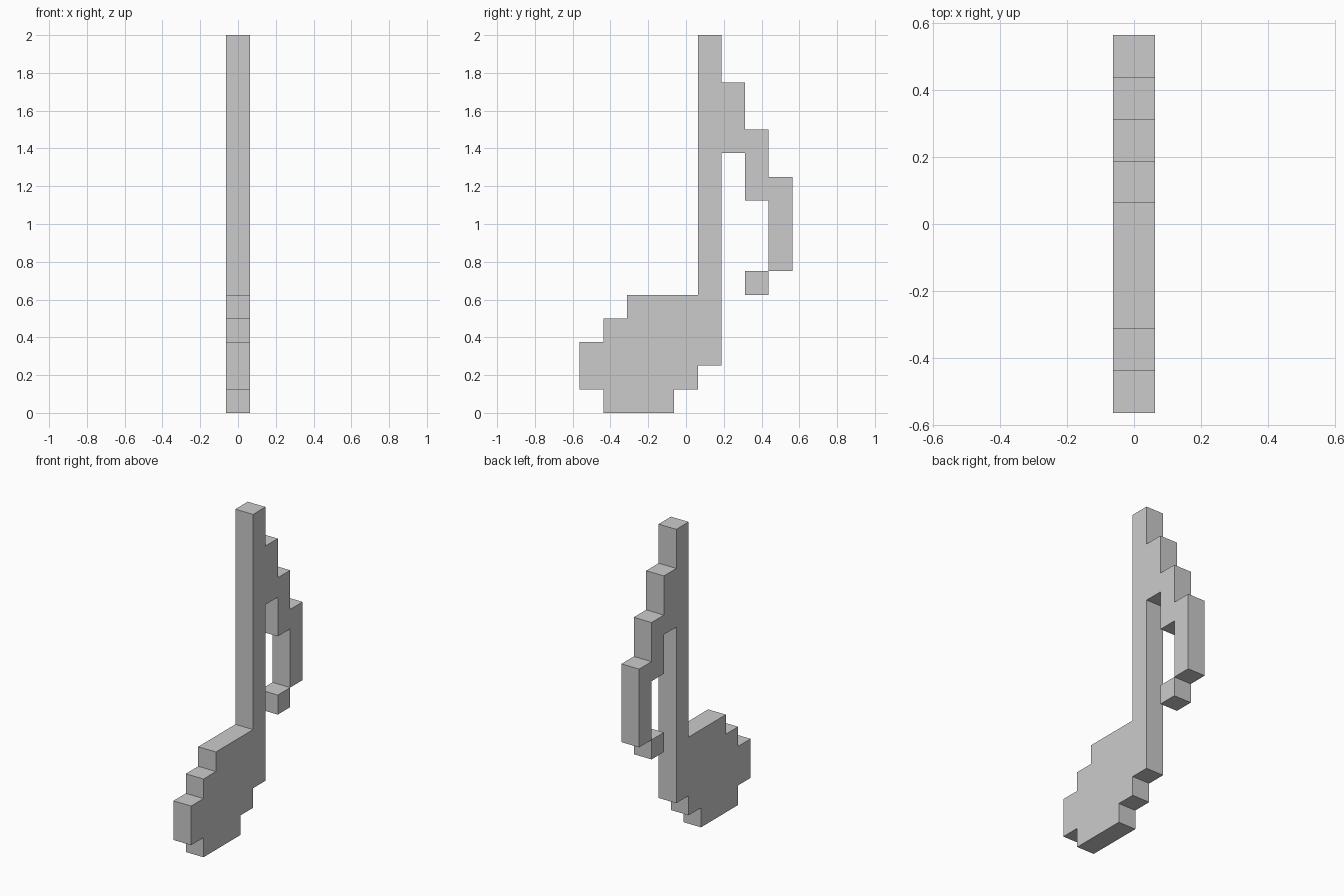
import bpy
import bmesh

if "Cube" in bpy.data.objects:
    bpy.data.objects.remove(bpy.data.objects["Cube"])

CELL = 0.125  # size of one block


def slab(name, outline):
    """Extrude a side-view outline, given in (y, z) blocks, one block thick in x."""
    bm = bmesh.new()
    face = bm.faces.new([bm.verts.new((-CELL / 2, (y - 4.5) * CELL, z * CELL))
                         for y, z in outline])
    ext = bmesh.ops.extrude_face_region(bm, geom=[face], use_keep_orig=True)
    moved = [v for v in ext["geom"] if isinstance(v, bmesh.types.BMVert)]
    bmesh.ops.translate(bm, verts=moved, vec=(CELL, 0, 0))
    bmesh.ops.recalc_face_normals(bm, faces=bm.faces)
    mesh = bpy.data.meshes.new(name)
    bm.to_mesh(mesh)
    bm.free()
    obj = bpy.data.objects.new(name, mesh)
    bpy.context.collection.objects.link(obj)
    return obj


# Outline sections, walked counter-clockwise seen from the right
head_underside = [(1, 0), (4, 0), (4, 1), (5, 1), (5, 2), (6, 2)]
flag_inside = [(6, 11), (7, 11), (7, 9), (8, 9), (8, 6)]
flag_outside = [(9, 6), (9, 10), (8, 10), (8, 12), (7, 12), (7, 14), (6, 14)]
stem_top = [(6, 16), (5, 16)]
head_top = [(5, 5), (2, 5), (2, 4), (1, 4), (1, 3), (0, 3), (0, 1), (1, 1)]

# Head, stem and flag form one continuous slab
slab("note_body", head_underside + flag_inside + flag_outside + stem_top + head_top)

# Loose block at the flag's end, touching it along one edge
slab("flag_tip", [(7, 5), (8, 5), (8, 6), (7, 6)])
